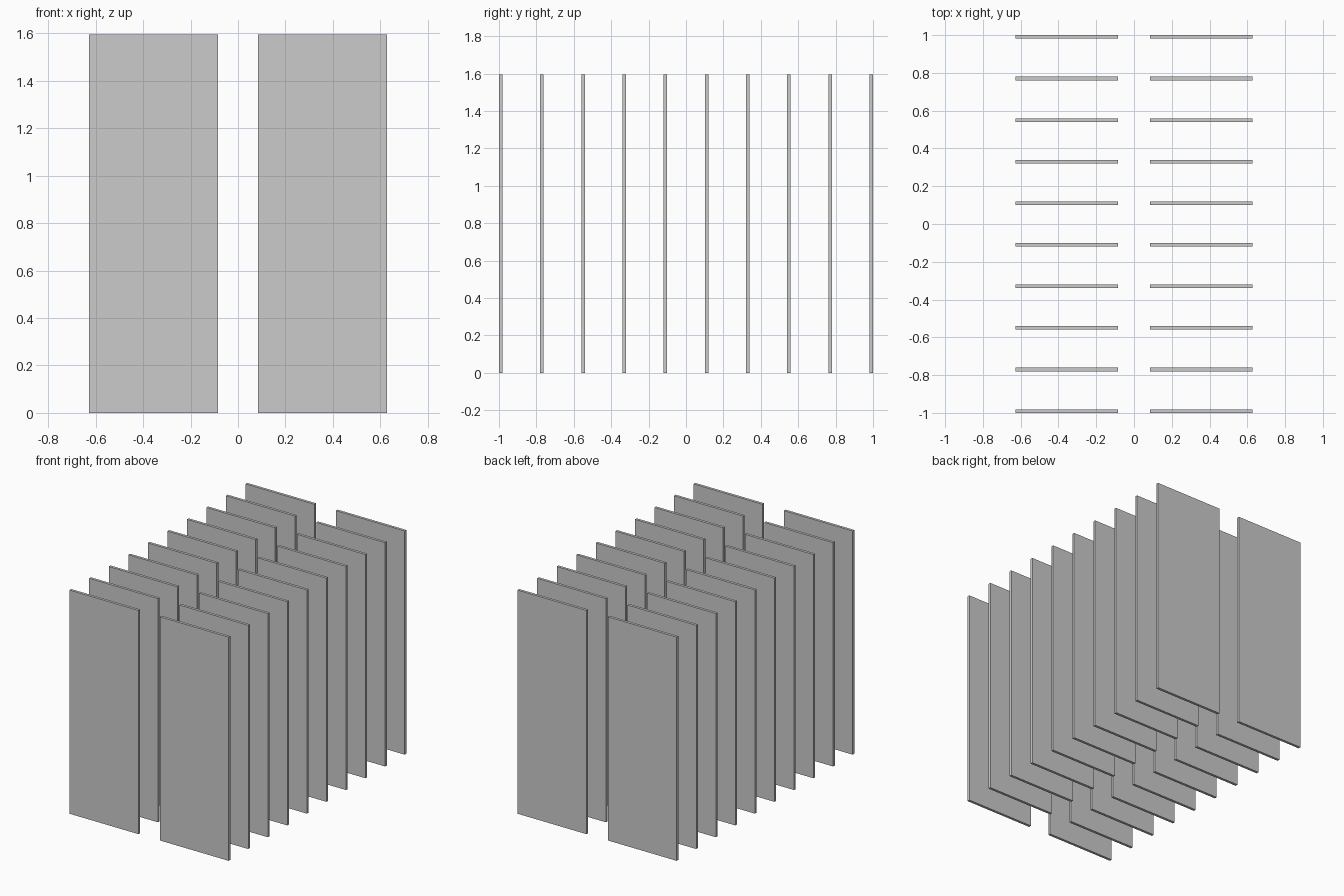
import bpy

if "Cube" in bpy.data.objects:
    bpy.data.objects.remove(bpy.data.objects["Cube"])

ROWS = 10
THICK, HEIGHT = 0.019, 1.594
INNER, OUTER = 0.085, 0.627
Y_END = 1.0 - THICK / 2


def panel(name, x, y):
    bpy.ops.mesh.primitive_cube_add(size=1, location=(x, y, HEIGHT / 2))
    obj = bpy.context.object
    obj.name = name
    obj.scale = (OUTER - INNER, THICK, HEIGHT)
    bpy.ops.object.transform_apply(location=False, rotation=False, scale=True)


# Two columns of thin upright panels, evenly spaced front to back
for side, sign in (("left", -1), ("right", 1)):
    for i in range(ROWS):
        y = -Y_END + 2 * Y_END * i / (ROWS - 1)
        panel(f"{side}_panel_{i + 1}", sign * (INNER + OUTER) / 2, y)
